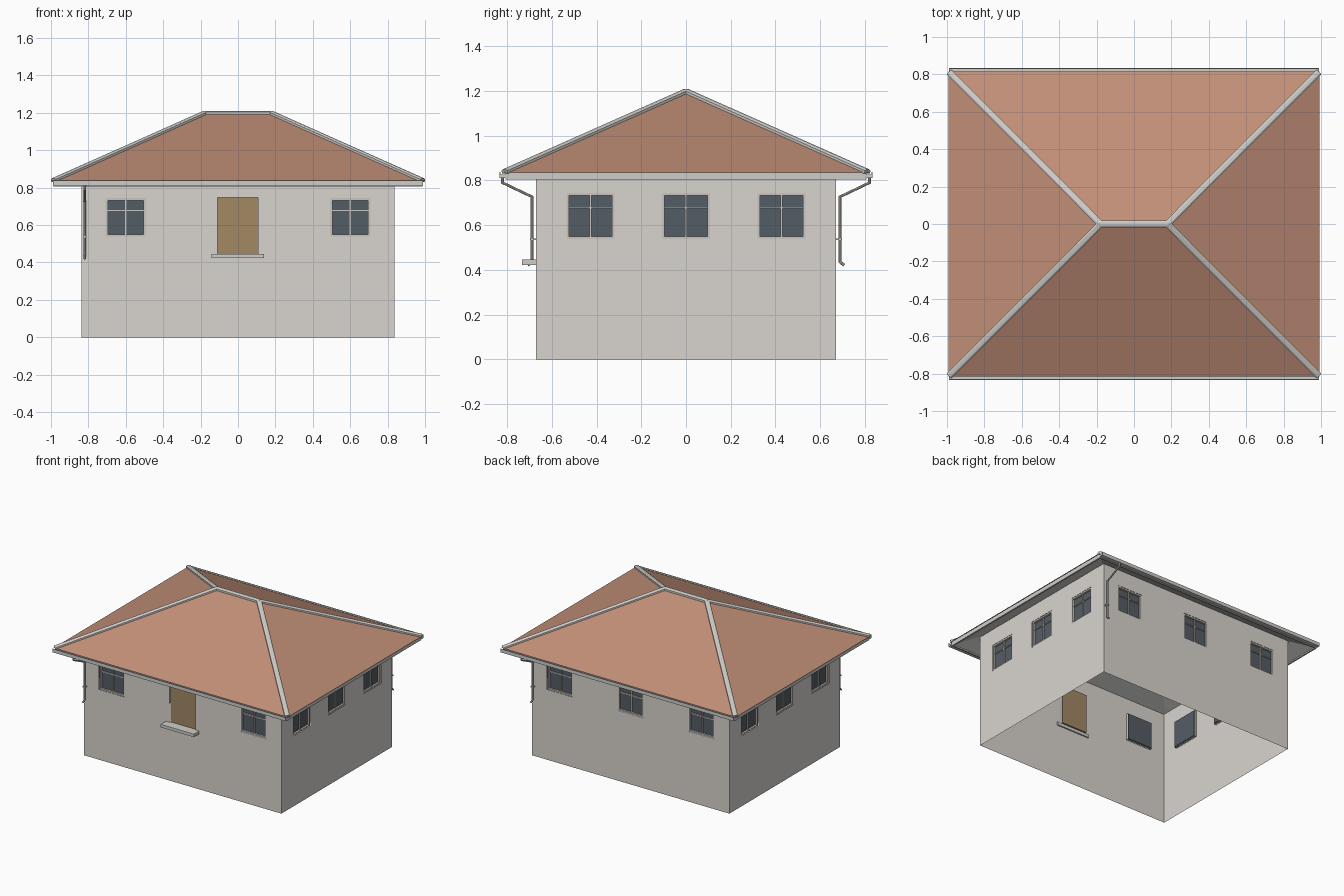
import bpy, bmesh, math
from mathutils import Matrix, Vector

if "Cube" in bpy.data.objects:
    bpy.data.objects.remove(bpy.data.objects["Cube"])


def material(name, r, g, b):
    m = bpy.data.materials.new(name)
    m.diffuse_color = [((c / 255 + 0.055) / 1.055) ** 2.4 for c in (r, g, b)] + [1]
    m.use_nodes = True
    m.node_tree.nodes["Principled BSDF"].inputs["Base Color"].default_value = m.diffuse_color
    return m


WALL = material("wall_plaster", 217, 213, 207)
ROOF = material("roof_terracotta", 194, 143, 120)
TRIM = material("trim_grey", 207, 206, 202)
FRAME = material("frame_stone", 203, 197, 188)
GLASS = material("window_glass", 84, 93, 102)
DOOR = material("door_wood", 163, 136, 100)


def finish(bm, name, mat, matrix=Matrix()):
    bmesh.ops.remove_doubles(bm, verts=bm.verts, dist=1e-5)
    me = bpy.data.meshes.new(name)
    bm.to_mesh(me)
    bm.free()
    me.materials.append(mat)
    ob = bpy.data.objects.new(name, me)
    ob.matrix_world = matrix
    bpy.context.collection.objects.link(ob)
    return ob


def boxes(name, mat, spans, matrix=Matrix()):
    """One object from boxes given as (x0, x1, y0, y1, z0, z1)."""
    bm = bmesh.new()
    for x0, x1, y0, y1, z0, z1 in spans:
        size = Matrix.Diagonal((x1 - x0, y1 - y0, z1 - z0, 1))
        mid = Matrix.Translation(((x0 + x1) / 2, (y0 + y1) / 2, (z0 + z1) / 2))
        bmesh.ops.create_cube(bm, size=1, matrix=mid @ size)
    return finish(bm, name, mat, matrix)


def sweep(name, mat, a, b, profile):
    """Straight extrusion of a (side, up) profile from a to b."""
    a, b = Vector(a), Vector(b)
    d = (b - a).normalized()
    side = d.cross(Vector((0, 0, 1))).normalized()
    up = side.cross(d)
    bm = bmesh.new()
    rings = [[bm.verts.new(p + side * s + up * u) for s, u in profile] for p in (a, b)]
    n = len(profile)
    for i in range(n):
        j = (i + 1) % n
        bm.faces.new((rings[0][i], rings[0][j], rings[1][j], rings[1][i]))
    for r in rings:
        bm.faces.new(r)
    bmesh.ops.recalc_face_normals(bm, faces=bm.faces)
    return finish(bm, name, mat)


HX, HY, TOP = 0.837, 0.67, 0.872
WZ0, WZ1, HW = 0.538, 0.744, 0.108


def window(name, u, m):
    # Local frame: x along the wall, -y outward, wall plane at y = 0
    f, l, r = 0.012, u - HW, u + HW
    y0, y1 = 0.002, 0.016
    boxes(name + "_frame", FRAME, [
        (l, l + f, y0, y1, WZ0, WZ1), (r - f, r, y0, y1, WZ0, WZ1),
        (l + f, r - f, y0, y1, WZ0, WZ0 + f), (l + f, r - f, y0, y1, WZ1 - f, WZ1)], m)
    boxes(name + "_bars", FRAME, [
        (u - 0.005, u + 0.005, 0.008, y1, WZ0 + f, WZ1 - f),
        (l + f, r - f, 0.009, y1, 0.674, 0.681)], m)
    boxes(name + "_glass", GLASS,
          [(l + 0.003, r - 0.003, y1, 0.022, WZ0 + 0.003, WZ1 - 0.003)], m)


def wall(name, half, dist, angle, windows, door=None):
    m = Matrix.Rotation(angle, 4, 'Z') @ Matrix.Translation((0, -dist, 0))
    holes = [(u - HW, u + HW, WZ0, WZ1) for u in windows] + ([door] if door else [])
    us = sorted({-half, half} | {v for h in holes for v in h[:2]})
    zs = sorted({0, TOP} | {v for h in holes for v in h[2:]})
    bm = bmesh.new()
    for u0, u1 in zip(us, us[1:]):
        for z0, z1 in zip(zs, zs[1:]):
            cu, cz = (u0 + u1) / 2, (z0 + z1) / 2
            if not any(h[0] < cu < h[1] and h[2] < cz < h[3] for h in holes):
                bm.faces.new([bm.verts.new(p) for p in
                              ((u0, 0, z0), (u1, 0, z0), (u1, 0, z1), (u0, 0, z1))])
    finish(bm, name, WALL, m)
    for i, u in enumerate(windows):
        window(f"{name}_window_{i + 1}", u, m)


# Thin walls with openings, open underneath, reaching up to the sloped roof underside
door_hole = (-0.11, 0.108, 0.446, 0.746)
wall("front_wall", HX, HY, 0, (-0.6, 0.6), door_hole)
wall("right_wall", HY, HX, math.pi / 2, (-0.427, 0, 0.427))
wall("back_wall", HX, HY, math.pi, (-0.6, 0, 0.6))
wall("left_wall", HY, HX, -math.pi / 2, (-0.427, 0, 0.427))

# Door and its step
boxes("door", DOOR, [(-0.11, 0.108, -HY + 0.01, -HY + 0.022, 0.446, 0.746)])
boxes("door_step", TRIM, [(-0.143, 0.139, -0.732, -HY + 0.01, 0.423, 0.446)])

# Fascia boards around the eaves
FX, FY, FT = 0.986, 0.806, 0.012
boxes("eave_fascia", TRIM, [
    (-FX, FX, -FY, -FY + FT, 0.805, 0.836), (-FX, FX, FY - FT, FY, 0.805, 0.836),
    (-FX, -FX + FT, -FY + FT, FY - FT, 0.805, 0.836),
    (FX - FT, FX, -FY + FT, FY - FT, 0.805, 0.836)])

# Hipped roof: tiled skin and a parallel sloped soffit below it
EX, EY, EZ, RX, RZ = 0.993, 0.815, 0.836, 0.178, 1.198


def hip_shell(name, mat, ex, ey, drop, flip):
    bm = bmesh.new()
    z = EZ - drop + (EX - ex) * (RZ - EZ) / EY
    e = [bm.verts.new((x, y, z)) for x, y in ((-ex, -ey), (ex, -ey), (ex, ey), (-ex, ey))]
    r = [bm.verts.new((x, 0, RZ - drop)) for x in (-RX, RX)]
    for f in ((e[0], e[1], r[1], r[0]), (e[1], e[2], r[1]), (e[2], e[3], r[0], r[1]),
              (e[3], e[0], r[0])):
        bm.faces.new(f[::-1] if flip else f)
    finish(bm, name, mat)


hip_shell("hipped_roof", ROOF, EX, EY, 0, False)
hip_shell("sloped_soffit", TRIM, FX - 0.002, FY - 0.002, 0.03, True)

# Ridge and hip caps
cap = [(-0.018, -0.008), (0.018, -0.008), (0.018, 0.006), (0.009, 0.012),
       (-0.009, 0.012), (-0.018, 0.006)]
sweep("ridge_cap", TRIM, (-RX - 0.008, 0, RZ), (RX + 0.008, 0, RZ), cap)
for sx, nx in ((-1, "left"), (1, "right")):
    for sy, ny in ((-1, "front"), (1, "back")):
        sweep(f"hip_cap_{ny}_{nx}", TRIM, (sx * 0.987, sy * 0.811, EZ + 0.002),
              (sx * RX, 0, RZ), cap)

# Gutters and downpipes, front and back
for s, n in ((-1, "front"), (1, "back")):
    def span(a, b):
        return tuple(sorted((s * a, s * b)))
    boxes(n + "_gutter", TRIM, [
        (-0.988, 0.988, *span(FY, 0.834), 0.811, 0.826),
        (-0.988, 0.988, *span(0.830, 0.834), 0.826, 0.838)])
    px = s * 0.82
    cu = bpy.data.curves.new(n + "_downpipe", 'CURVE')
    cu.dimensions = '3D'
    cu.bevel_depth, cu.bevel_resolution, cu.use_fill_caps = 0.007, 2, True
    sp = cu.splines.new('POLY')
    path = [(0.82, 0.815), (0.82, 0.79), (0.688, 0.727), (0.688, 0.437), (0.707, 0.421)]
    sp.points.add(len(path) - 1)
    for p, (y, z) in zip(sp.points, path):
        p.co = (px, s * y, z, 1)
    cu.materials.append(TRIM)
    ob = bpy.data.objects.new(n + "_downpipe", cu)
    bpy.context.collection.objects.link(ob)
    bpy.ops.object.select_all(action='DESELECT')
    ob.select_set(True)
    bpy.context.view_layer.objects.active = ob
    bpy.ops.object.convert(target='MESH')
    bpy.ops.object.shade_smooth_by_angle()
    boxes(n + "_pipe_bracket", TRIM,
          [(px - 0.01, px + 0.01, *span(0.671, 0.698), 0.533, 0.541)])
